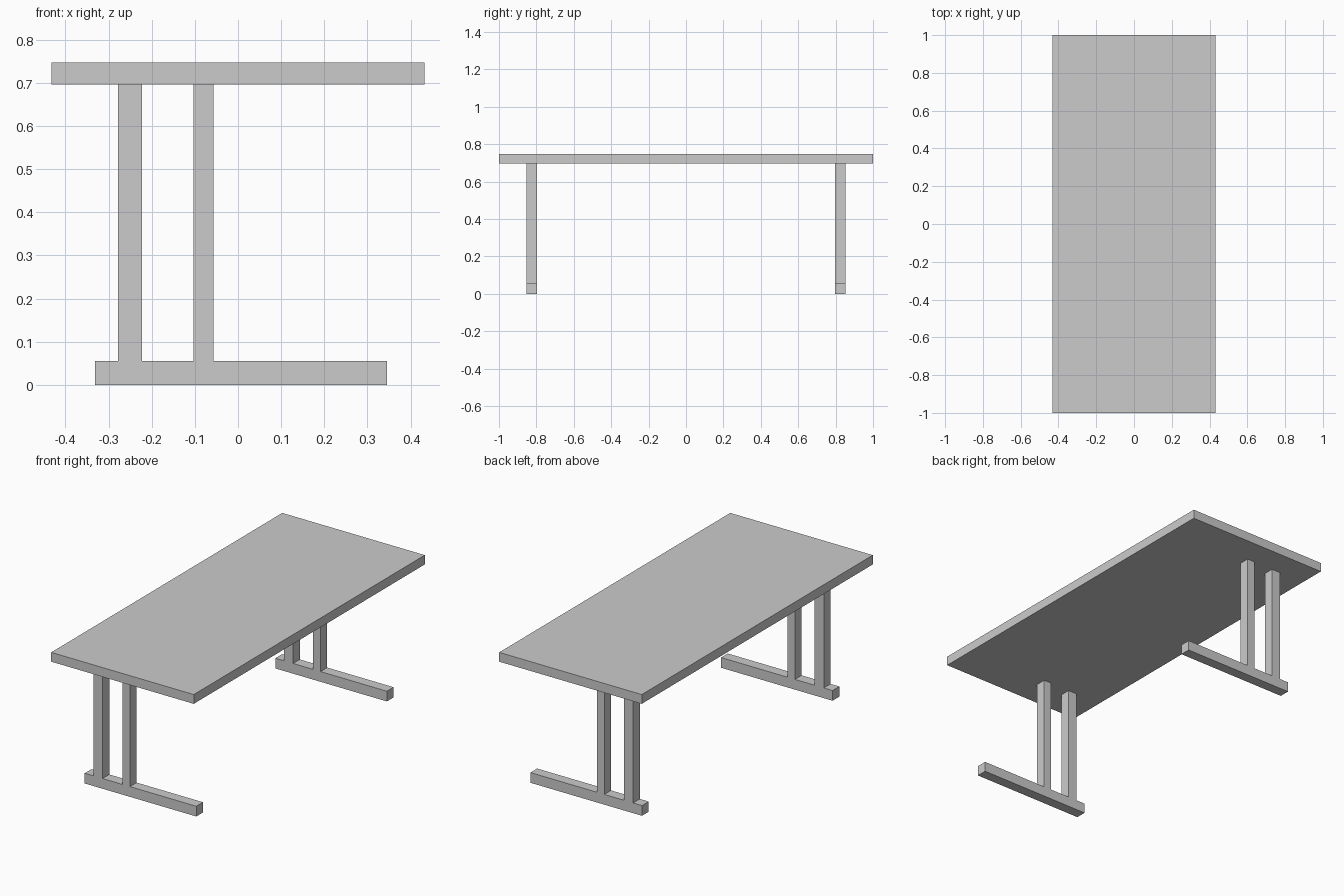
import bpy, bmesh

if "Cube" in bpy.data.objects:
    bpy.data.objects.remove(bpy.data.objects["Cube"])

FOOT_H, TOP_Z, TOP_H = 0.056, 0.696, 0.051


def extruded(name, profile, y0, y1):
    """Extrude an x-z outline along y."""
    bm = bmesh.new()
    face = bm.faces.new([bm.verts.new((x, y0, z)) for x, z in profile])
    ext = bmesh.ops.extrude_face_region(bm, geom=[face], use_keep_orig=True)
    moved = [v for v in ext["geom"] if isinstance(v, bmesh.types.BMVert)]
    bmesh.ops.translate(bm, verts=moved, vec=(0, y1 - y0, 0))
    bmesh.ops.recalc_face_normals(bm, faces=bm.faces)
    mesh = bpy.data.meshes.new(name)
    bm.to_mesh(mesh)
    bm.free()
    obj = bpy.data.objects.new(name, mesh)
    bpy.context.collection.objects.link(obj)
    return obj


# Table top slab
w = 0.432
extruded("table_top", [(-w, TOP_Z), (w, TOP_Z), (w, TOP_Z + TOP_H), (-w, TOP_Z + TOP_H)], -1, 1)

# End frame: foot bar with two uprights flush with it
outline = [(-0.331, 0), (0.345, 0), (0.345, FOOT_H)]
for left, right in [(-0.103, -0.057), (-0.278, -0.223)]:
    outline += [(right, FOOT_H), (right, TOP_Z), (left, TOP_Z), (left, FOOT_H)]
outline.append((-0.331, FOOT_H))
frame = extruded("leg_frames", outline, -0.854, -0.796)

# Mirrored to the far end
mirror = frame.modifiers.new("mirror", 'MIRROR')
mirror.use_axis = (False, True, False)
mirror.use_mirror_merge = False
